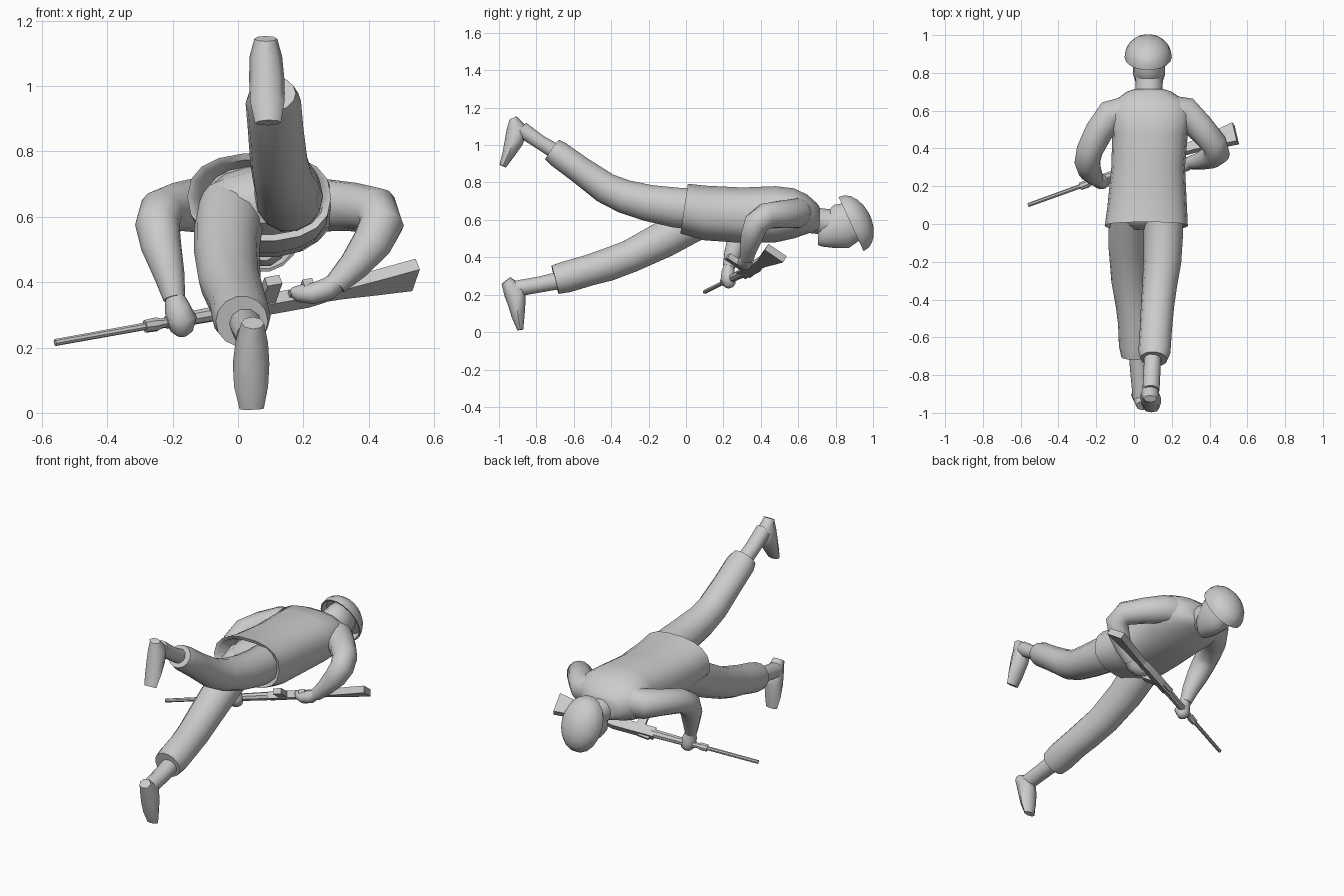
import bpy, bmesh, math
from mathutils import Vector

grey = bpy.data.materials.new("plain grey")
grey.diffuse_color = (0.6, 0.6, 0.6, 1)
X = Vector((1, 0, 0))


def loft(name, rings, n=14, side=X, power=2.0, normal=None, smooth=50):
    """Skin rings of (x, y, z, side radius, depth radius); n=4 gives a box section."""
    bm = bmesh.new()
    centres = [Vector(r[:3]) for r in rings]
    loops = []
    for i, r in enumerate(rings):
        t = normal or centres[min(i + 1, len(rings) - 1)] - centres[max(i - 1, 0)]
        t = Vector(t).normalized()
        s = (side - t * side.dot(t)).normalized()
        d = t.cross(s)
        grow, turn = (math.sqrt(2), math.pi / 4) if n == 4 else (1, 0)
        loop = []
        for k in range(n):
            a = turn + 2 * math.pi * k / n
            c, q = math.cos(a), math.sin(a)
            u = math.copysign(abs(c) ** (2 / power), c) * grow
            v = math.copysign(abs(q) ** (2 / power), q) * grow
            loop.append(bm.verts.new(centres[i] + s * u * r[3] + d * v * r[4]))
        loops.append(loop)
    for a, b in zip(loops, loops[1:]):
        for k in range(n):
            j = (k + 1) % n
            bm.faces.new((a[k], a[j], b[j], b[k]))
    bm.faces.new(loops[0][::-1])
    bm.faces.new(loops[-1])
    bmesh.ops.recalc_face_normals(bm, faces=bm.faces)
    mesh = bpy.data.meshes.new(name)
    bm.to_mesh(mesh)
    bm.free()
    mesh.materials.append(grey)
    ob = bpy.data.objects.new(name, mesh)
    bpy.context.collection.objects.link(ob)
    bpy.ops.object.select_all(action='DESELECT')
    ob.select_set(True)
    bpy.context.view_layer.objects.active = ob
    bpy.ops.object.shade_smooth_by_angle(angle=math.radians(smooth))
    return ob


# Jacket, with a hollow hem
jacket = loft("jacket", [
    (.07, .10, .645, .17, .11), (.065, .0, .66, .20, .115), (.065, -.01, .66, .22, .135),
    (.07, .10, .637, .21, .148), (.075, .30, .625, .195, .15), (.085, .48, .63, .20, .152),
    (.085, .58, .635, .22, .135), (.083, .65, .63, .19, .105), (.08, .70, .615, .12, .075),
    (.08, .715, .61, .075, .06)], n=18, power=2.4, normal=(0, 1, 0))
for v in jacket.data.vertices:
    if v.co.y < .05:                       # slanted hem, longer at the belly
        v.co.y += (v.co.z - .66) * .15

# Hips
loft("hips", [(.07, -.03, .63, .09, .05), (.07, .02, .64, .16, .10),
              (.07, .12, .64, .18, .12), (.07, .2, .64, .12, .1)], normal=(0, 1, 0))

# Trouser legs
loft("raised_trouser_leg", [
    (.155, .08, .66, .105, .11), (.155, -.05, .665, .105, .11), (.15, -.2, .69, .1, .1),
    (.135, -.33, .725, .092, .092), (.125, -.43, .77, .088, .085), (.115, -.57, .87, .085, .075),
    (.108, -.68, .95, .085, .073), (.105, -.715, .975, .072, .066)])
loft("lowered_trouser_leg", [
    (-.025, .10, .62, .10, .11), (-.03, .0, .565, .105, .105), (-.035, -.12, .495, .10, .10),
    (-.025, -.3, .405, .095, .09), (-.008, -.42, .36, .09, .09), (.003, -.52, .33, .088, .085),
    (.01, -.64, .295, .09, .086), (.012, -.70, .28, .08, .08)])

# Ankles and feet
loft("raised_ankle", [(.1, -.68, .955, .045, .045), (.095, -.78, 1.015, .045, .04),
                      (.09, -.88, 1.085, .045, .045)], n=10)
loft("lowered_ankle", [(.02, -.66, .28, .05, .05), (.03, -.78, .255, .05, .045),
                       (.038, -.92, .23, .045, .045)], n=10)
loft("raised_foot", [
    (.085, -.925, 1.145, .035, .02), (.085, -.90, 1.09, .05, .058), (.088, -.92, 1.02, .054, .05),
    (.09, -.95, .95, .052, .033), (.092, -.98, .888, .04, .019)], n=8)
loft("lowered_foot", [
    (.045, -.962, .275, .035, .03), (.042, -.915, .215, .05, .06), (.04, -.905, .15, .056, .047),
    (.04, -.897, .08, .052, .034), (.042, -.886, .012, .037, .016)], n=8)

# Sleeves
loft("left_sleeve", [
    (-.03, .60, .64, .08, .09), (-.12, .575, .635, .085, .085), (-.185, .49, .63, .075, .075),
    (-.235, .39, .615, .07, .07), (-.247, .325, .575, .068, .068), (-.235, .285, .51, .062, .062),
    (-.21, .25, .42, .047, .047), (-.195, .23, .35, .034, .034)])
loft("right_sleeve", [
    (.19, .60, .64, .08, .085), (.27, .59, .635, .085, .08), (.35, .51, .63, .075, .075),
    (.425, .425, .62, .07, .07), (.44, .375, .58, .068, .068), (.41, .355, .52, .062, .062),
    (.355, .335, .45, .048, .048), (.30, .325, .395, .036, .036)])

# Hands wrapped around the rifle
loft("left_hand", [(-.195, .23, .36, .028, .028), (-.185, .225, .32, .04, .036),
                   (-.173, .225, .285, .047, .042), (-.172, .235, .25, .034, .032),
                   (-.172, .24, .237, .015, .015)], n=10)
loft("right_hand", [(.32, .33, .415, .028, .028), (.275, .315, .38, .038, .036),
                    (.23, .315, .365, .042, .034), (.19, .325, .365, .034, .028),
                    (.165, .335, .37, .015, .015)], n=10, side=Vector((0, 1, 0)))

# Neck and head
loft("neck", [(.08, .64, .61, .085, .08), (.08, .70, .595, .07, .072),
              (.08, .80, .58, .075, .075)], normal=(0, 1, 0))
loft("head", [(.08, .705, .505, .035, .04), (.08, .73, .535, .065, .08),
              (.08, .79, .565, .084, .118), (.08, .87, .572, .086, .126),
              (.08, .93, .58, .065, .09)], normal=(0, 1, 0))

# Helmet: half dome with a hollow rim, tilted along its axis
axis = Vector((0, .91, .42)).normalized()
base = Vector((.075, .888, .58))
dome = [(.03, .88), (-.006, .94), (-.006, 1.0)]
dome += [(.105 * math.sin(a), math.cos(a)) for a in (.25, .55, .85, 1.15, 1.4, 1.54)]
loft("helmet", [(*(base + axis * h), .125 * r, .162 * r) for h, r in dome], n=18, normal=axis)

# Rifle, laid out along its own axis with "under" towards the magazine
along = Vector((1, .36, .18))
under = Vector((.19, -.81, .55)).normalized()
across = along.cross(under).normalized()


def gun(name, rows, n=4):
    """Rows of (x position, offset to the underside, half width, half height)."""
    rings = []
    for x, off, w, h in rows:
        p = Vector((0, .302, .316)) + along * x + under * off
        rings.append((*p, w, h))
    return loft(name, rings, n=n, side=across, normal=along, smooth=30)


gun("barrel", [(-.56, 0, .011, .011), (-.22, 0, .012, .012)], n=8)
gun("barrel_collar", [(-.285, 0, .019, .022), (-.25, 0, .022, .022), (-.235, 0, .016, .016),
                      (-.19, 0, .016, .016)], n=8)
gun("fore_end", [(-.22, 0, .02, .02), (-.12, 0, .022, .023), (.02, 0, .024, .026)], n=8)
gun("receiver", [(0, 0, .02, .03), (.22, 0, .02, .03), (.27, .005, .018, .024)])
gun("stock", [(.24, .005, .016, .024), (.32, .008, .018, .028), (.44, .014, .02, .046),
              (.535, .018, .02, .06)])
gun("trigger_guard", [(.15, .035, .008, .012), (.2, .035, .008, .012)])
gun("magazine", [(.06, .075, .016, .06), (.105, .075, .016, .06)])
gun("grip", [(.185, .05, .014, .035), (.215, .05, .014, .035)])
gun("rear_sight", [(.02, -.035, .008, .01), (.08, -.033, .008, .006)])
